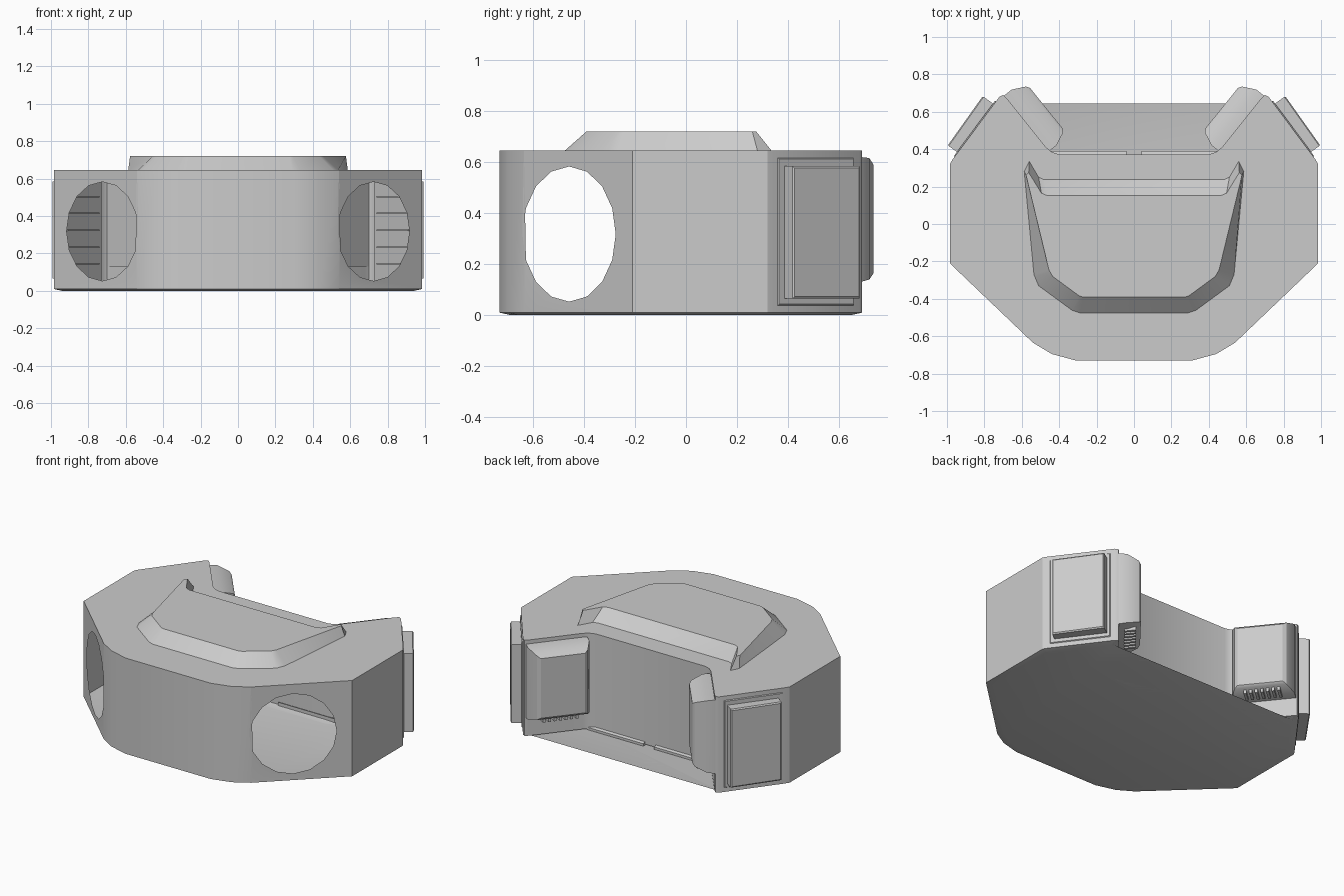
import bpy, bmesh, math
from mathutils import Vector

if "Cube" in bpy.data.objects:
    bpy.data.objects.remove(bpy.data.objects["Cube"])


def finish(name, bm, angle=30):
    bmesh.ops.recalc_face_normals(bm, faces=bm.faces)
    mesh = bpy.data.meshes.new(name)
    bm.to_mesh(mesh)
    bm.free()
    ob = bpy.data.objects.new(name, mesh)
    bpy.context.collection.objects.link(ob)
    bpy.ops.object.select_all(action='DESELECT')
    ob.select_set(True)
    bpy.context.view_layer.objects.active = ob
    bpy.ops.object.shade_smooth_by_angle(angle=math.radians(angle))
    return ob


def mirrored(half):
    return half + [(-x, y) for x, y in reversed(half)]


def loft(name, rings, angle=30):
    """Closed solid through rings of 3D points."""
    bm = bmesh.new()
    loops = [[bm.verts.new(p) for p in r] for r in rings]
    n = len(loops[0])
    for a, b in zip(loops, loops[1:]):
        for i in range(n):
            j = (i + 1) % n
            bm.faces.new((a[i], a[j], b[j], b[i]))
    bm.faces.new(loops[0])
    bm.faces.new(loops[-1])
    return finish(name, bm, angle)


def wall_block(name, p, q, z0, z1, levels):
    """Block standing out from the wall line p-q; levels = (depth, start/end/bottom/top inset)."""
    p, q = Vector((*p, 0)), Vector((*q, 0))
    u = (q - p).normalized()
    n = Vector((u.y, -u.x, 0))
    rings = []
    for d, s, e, b, t in levels:
        a, c = p + n * d + u * s, q + n * d - u * e
        rings.append([(v.x, v.y, z) for v, z in
                      ((a, z0 + b), (c, z0 + b), (c, z1 - t), (a, z1 - t))])
    return loft(name, rings)


# Hollow body shell with a round port in each front diagonal
half = [(.31, -.73), (.44, -.695), (.54, -.635), (.985, -.21), (.985, .32), (.97, .345),
        (.72, .68), (.70, .69), (.68, .672), (.47, .41), (.44, .385), (.40, .372)]
outline = mirrored(half)
n = len(outline)
bm = bmesh.new()
low = [bm.verts.new((x, y, .01)) for x, y in outline]
top = [bm.verts.new((x, y, .645)) for x, y in outline]
bm.faces.new(top)
base = bm.faces.new(list(reversed(low)))
for i in range(n):
    j = (i + 1) % n
    quad = (low[i], low[j], top[j], top[i])
    if i not in (2, n - 4):
        bm.faces.new(quad)
        continue
    u = (low[j].co - low[i].co).normalized()
    sx = 1 if low[i].co.x > 0 else -1
    c = Vector((sx * .725, -.635 + .185 * .425 / .445, .318))
    ring = []
    for k in range(16):
        a = math.tau * k / 16
        ring.append(bm.verts.new(c + u * .265 * math.cos(a) + Vector((0, 0, .265 * math.sin(a)))))
    edges = [bm.edges.new((ring[k], ring[(k + 1) % 16])) for k in range(16)]
    for k in range(4):
        pair = (quad[k], quad[(k + 1) % 4])
        edges.append(bm.edges.get(pair) or bm.edges.new(pair))
    bmesh.ops.triangle_fill(bm, edges=edges, use_beauty=True)
# Bevelled sole under the shell
base.normal_update()
bmesh.ops.inset_region(bm, faces=[base], thickness=.045, use_even_offset=True)
for v in base.verts:
    v.co.z = 0
finish("body_shell", bm)

# Raised deck with sloped sides and swept back corners
deck_low = [(.29, -.475), (.33, -.462), (.51, -.33), (.535, -.27), (.587, .28),
            (.56, .335), (.51, .25), (.48, .237)]
deck_top = [(.275, -.39), (.295, -.383), (.435, -.28), (.455, -.245), (.577, .26),
            (.563, .275), (.495, .165), (.465, .152)]
loft("raised_deck", [[(x, y, .645) for x, y in mirrored(deck_low)],
                     [(x, y, .72) for x, y in mirrored(deck_top)]])

for side, s in (("right", 1), ("left", -1)):
    def line(p, q):
        a, b = (s * p[0], p[1]), (s * q[0], q[1])
        return (a, b) if s > 0 else (b, a)

    def block(name, p, q, z0, z1, levels):
        if s < 0:
            levels = [(d, e, st, b, t) for d, st, e, b, t in levels]
        return wall_block(side + "_" + name, *line(p, q), z0, z1, levels)

    # Frame and pad on the outer rear diagonal
    block("pad_frame", (.962, .355), (.735, .66), .035, .62,
          [(-.005, 0, 0, 0, 0), (.006, .008, .008, .008, .008)])
    block("outer_pad", (.942, .382), (.755, .645), .065, .585,
          [(-.01, 0, 0, 0, 0), (.06, 0, 0, 0, 0), (.066, .006, .006, .008, .008)])
    # Block on the inner rear diagonal, chamfered all round
    block("inner_block", (.69, .69), (.45, .392), .13, .62,
          [(-.01, 0, 0, 0, 0), (.045, .0, .0, .01, .004),
           (.115, .035, .03, .035, .03), (.128, .055, .05, .05, .045)])
    # Ribbed vent below the inner block
    for k in range(7):
        t0, t1 = .2 + k * .09, .245 + k * .09
        p, q = [(.69 - .24 * t, .69 - .298 * t) for t in (t0, t1)]
        block("vent_rib_%d" % k, p, q, .125, .16,
              [(.03, 0, 0, 0, 0), (.10, 0, 0, .01, 0)])
    # Thin ledges on the inside of the outer diagonal
    for k in range(5):
        z = .14 + .09 * k
        block("inner_ledge_%d" % k, (.93, .39), (.76, .62), z, z + .008,
              [(-.025, 0, 0, 0, 0), (-.002, 0, 0, 0, 0)])
    # Low lip at the foot of the back wall
    block("back_lip", (.455, .372), (.04, .372), .004, .03,
          [(-.01, 0, 0, 0, 0), (.018, 0, 0, 0, .01)])
